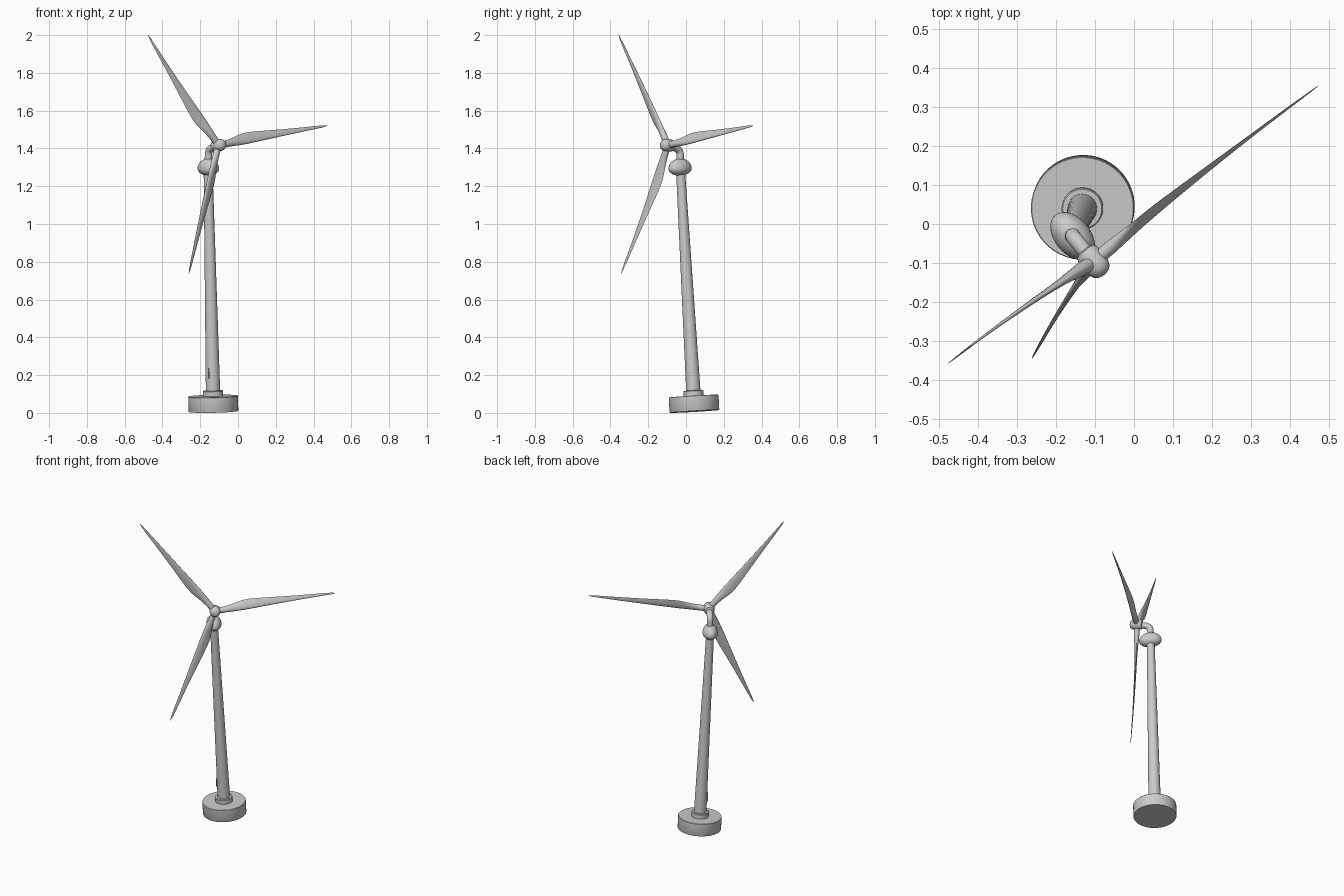
import bpy, bmesh, math
from mathutils import Vector, Matrix

if "Cube" in bpy.data.objects:
    bpy.data.objects.remove(bpy.data.objects["Cube"])

V = Vector


def finish(name, bm, angle=35):
    bmesh.ops.recalc_face_normals(bm, faces=bm.faces)
    me = bpy.data.meshes.new(name)
    bm.to_mesh(me)
    bm.free()
    ob = bpy.data.objects.new(name, me)
    bpy.context.collection.objects.link(ob)
    bpy.ops.object.select_all(action='DESELECT')
    ob.select_set(True)
    bpy.context.view_layer.objects.active = ob
    bpy.ops.object.shade_smooth_by_angle(angle=math.radians(angle))
    return ob


def loft(name, rings, angle=35):
    """Skin a list of equal-sized point rings and cap both ends."""
    bm = bmesh.new()
    vs = [[bm.verts.new(p) for p in ring] for ring in rings]
    n = len(vs[0])
    for a, b in zip(vs, vs[1:]):
        for i in range(n):
            j = (i + 1) % n
            bm.faces.new((a[i], a[j], b[j], b[i]))
    bm.faces.new(vs[0])
    bm.faces.new(vs[-1])
    return finish(name, bm, angle)


def ring(center, axis, radius, side, n=40):
    x = (side - axis * side.dot(axis)).normalized()
    y = axis.cross(x)
    return [center + radius * (x * math.cos(2 * math.pi * i / n) + y * math.sin(2 * math.pi * i / n))
            for i in range(n)]


def lathe(name, origin, axis, profile, n=40):
    return loft(name, [ring(origin + axis * h, axis, r, V((0.3, 0.9, 0.2)), n) for r, h in profile])


# Leaning tower axis and rotor axis
foot = V((-0.13, 0.045, 0.008))
up = V((-0.022, -0.058, 1)).normalized()
tips = [V((-0.476, -0.357, 2.0)), V((0.476, 0.357, 1.52)), V((-0.263, -0.346, 0.738))]
axis = (tips[2] - tips[0]).cross(tips[1] - tips[0]).normalized()
hub = (tips[0] + tips[1] + tips[2]) / 3 - axis * 0.025

# Foundation, collar and tower
lathe("foundation", foot, up, [(0.131, 0), (0.132, 0.002), (0.132, 0.079), (0.130, 0.081)], 48)
lathe("tower_collar", foot, up, [(0.053, 0.07), (0.053, 0.107), (0.050, 0.111)])
lathe("tower", foot, up, [(0.038, 0.1), (0.0235, 1.29)])

# Small service door on the front left of the tower
out = V((-0.72, -0.69, 0))
out = (out - up * out.dot(up)).normalized()
bm = bmesh.new()
bmesh.ops.create_cube(bm, size=1)
side = up.cross(out)
frame = Matrix((out, side, up)).transposed().to_4x4()
bm.transform(Matrix.Translation(foot + up * 0.205 + out * 0.034) @ frame
             @ Matrix.Diagonal((0.014, 0.022, 0.055, 1)))
finish("tower_door", bm)

# Egg-shaped nacelle, long along the rotor axis and flatter underneath
fwd = (axis - up * axis.dot(up)).normalized()
left = up.cross(fwd)
bm = bmesh.new()
bmesh.ops.create_uvsphere(bm, u_segments=36, v_segments=20, radius=1)
for v in bm.verts:
    v.co.z *= 0.054 if v.co.z > 0 else 0.038
bm.transform(Matrix.Translation(foot + up * 1.288 + fwd * 0.002)
             @ Matrix((fwd, left, up)).transposed().to_4x4()
             @ Matrix.Diagonal((0.070, 0.046, 1, 1)))
finish("nacelle", bm, 60)

# Bent neck from nacelle to hub
p0 = foot + up * 1.31
corner = V((-0.157, -0.032, 1.394))
to_hub = (hub - corner).normalized()
start, end = corner - up * 0.03, corner + to_hub * 0.03
path = [(p0, up)]
for i in range(9):
    t = i / 8
    pt = start * (1 - t) ** 2 + corner * 2 * t * (1 - t) + end * t * t
    path.append((pt, (up * (1 - t) + to_hub * t).normalized()))
path.append((hub, to_hub))
loft("neck", [ring(p, d, 0.0195, left, 24) for p, d in path])

# Hub with rounded nose
lathe("hub", hub, axis, [(0.020, -0.037), (0.027, -0.033), (0.032, -0.022), (0.033, 0.008),
                         (0.031, 0.022), (0.026, 0.033), (0.018, 0.040), (0.008, 0.043)], 32)

# Blades: radius, leading edge, trailing edge, thickness
stations = [(0.0, -0.018, 0.018, 0.036), (0.06, -0.018, 0.019, 0.035), (0.11, -0.019, 0.027, 0.031),
            (0.15, -0.020, 0.036, 0.027), (0.18, -0.020, 0.041, 0.025), (0.22, -0.019, 0.042, 0.022),
            (0.28, -0.017, 0.038, 0.019), (0.36, -0.014, 0.031, 0.016), (0.46, -0.011, 0.023, 0.012),
            (0.56, -0.008, 0.016, 0.009), (0.65, -0.006, 0.011, 0.007), (0.715, -0.004, 0.006, 0.004),
            (0.739, -0.001, 0.001, 0.001)]
R = stations[-1][0]
first = tips[0] - hub
first = (first - axis * first.dot(axis)).normalized()
for k in range(3):
    d = Matrix.Rotation(k * 2 * math.pi / 3, 3, axis) @ first
    e = axis.cross(d)
    rings = []
    for r, le, te, th in stations:
        twist = math.radians(2 + 16 * (1 - r / R))
        chord = e * math.cos(twist) - axis * math.sin(twist)
        thick = axis * math.cos(twist) + e * math.sin(twist)
        base = hub + d * r + axis * 0.025 * (r / R) ** 2
        taper = 0.75 * min(1, max(0, (r - 0.06) / 0.12))
        pts = []
        for i in range(20):
            a = 2 * math.pi * i / 20
            c = (le + te) / 2 + math.cos(a) * (te - le) / 2
            h = math.sin(a) * th / 2 * (1 - taper * (0.5 + 0.5 * math.cos(a)))
            pts.append(base + chord * c + thick * h)
        rings.append(pts)
    loft(f"blade_{k + 1}", rings, 50)
